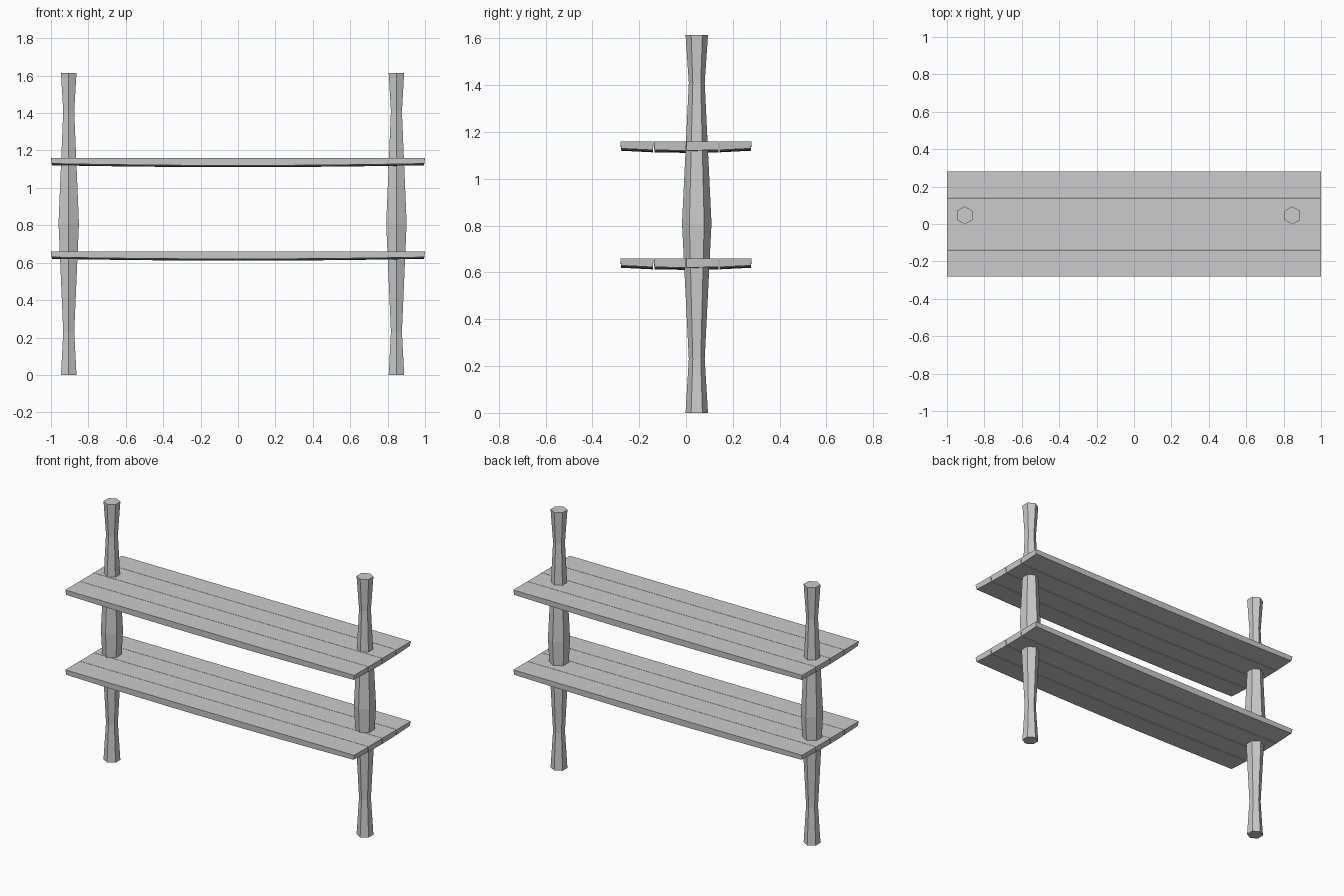
import bpy, bmesh, math

if "Cube" in bpy.data.objects:
    bpy.data.objects.remove(bpy.data.objects["Cube"])


def make_object(name, bm):
    bmesh.ops.recalc_face_normals(bm, faces=bm.faces)
    mesh = bpy.data.meshes.new(name)
    bm.to_mesh(mesh)
    bm.free()
    obj = bpy.data.objects.new(name, mesh)
    bpy.context.collection.objects.link(obj)
    return obj


def loft(name, rings):
    """Skin a closed solid through rings of equal point count."""
    bm = bmesh.new()
    loops = [[bm.verts.new(p) for p in ring] for ring in rings]
    n = len(loops[0])
    for a, b in zip(loops, loops[1:]):
        for i in range(n):
            j = (i + 1) % n
            bm.faces.new((a[i], a[j], b[j], b[i]))
    bm.faces.new(loops[0][::-1])
    bm.faces.new(loops[-1])
    return make_object(name, bm)


def post(name, cx, cy):
    # Six-sided turned post: (height, radius)
    profile = [(0, .048), (.23, .034), (.81, .063), (1.41, .034), (1.615, .048)]
    angles = [math.radians(90 + 60 * i) for i in range(6)]
    loft(name, [[(cx + r * math.cos(a), cy + r * math.sin(a), z) for a in angles]
                for z, r in profile])


def thickness(x, y):
    # Underside bellies slightly along both directions
    return .049 - .01 * x * x - .009 * (y / .28) ** 2


def plank(name, y0, y1, top):
    # Flat top, bowed underside, slightly tapered ends and sides
    gap, taper, steps = .001, .002, 8
    a, b = y0 + gap, y1 - gap
    rings = []
    for i in range(steps + 1):
        x = -1 + 2 * i / steps
        xb = x * .995
        rings.append([(x, a, top), (x, b, top),
                      (xb, b - taper, top - thickness(x, y1)),
                      (xb, a + taper, top - thickness(x, y0))])
    loft(name, rings)


# Two posts, set slightly back
post("left_post", -.905, .046)
post("right_post", .847, .046)

# Two shelves of four planks each
edges = [-.281, -.138, 0, .141, .281]
for shelf, top in (("lower", .66), ("upper", 1.16)):
    for i in range(4):
        plank(f"{shelf}_shelf_plank_{i + 1}", edges[i], edges[i + 1], top)
